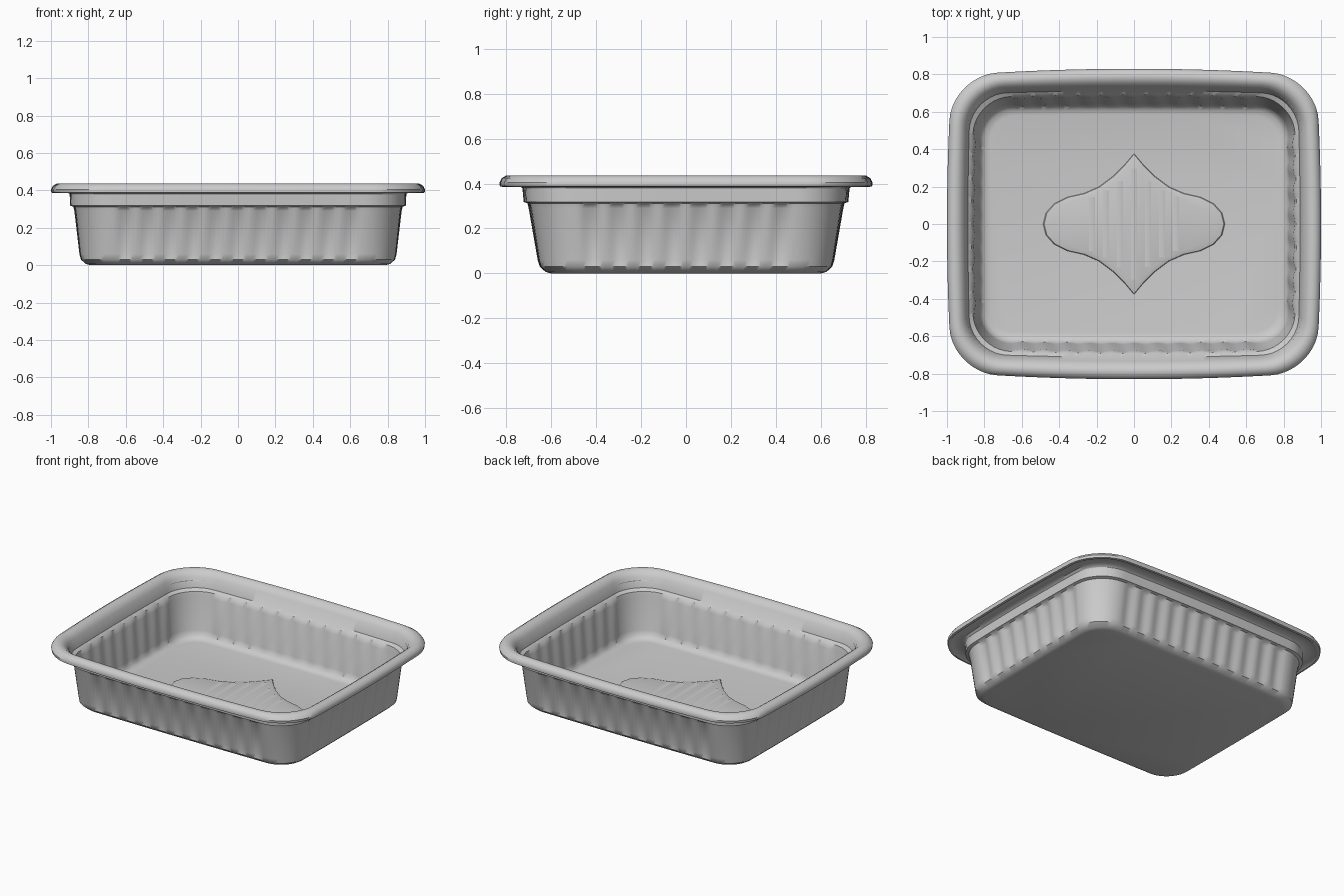
import bpy, bmesh
from math import sin, cos, pi

if "Cube" in bpy.data.objects:
    bpy.data.objects.remove(bpy.data.objects["Cube"])

SIDE, ARC = 66, 10   # points per straight side / per corner


def ring(hx, hy, r, z, bow=0.0, flute=0.0):
    """Rounded rectangle with slightly bowed sides and optional flutes."""
    pts = []
    cx, cy = hx - r, hy - r
    corners = [(cx, cy), (-cx, cy), (-cx, -cy), (cx, -cy)]
    for k, (ox, oy) in enumerate(corners):
        for i in range(ARC + 1):
            a = pi / 2 * (k + i / ARC)
            pts.append((ox + r * cos(a), oy + r * sin(a)))
        end = pts[-1]
        nx, ny = corners[(k + 1) % 4]
        a = pi / 2 * (k + 1)
        start = (nx + r * cos(a), ny + r * sin(a))
        count = 11 if k % 2 == 0 else 8
        for i in range(1, SIDE):
            t = i / SIDE
            d = flute * (cos(2 * pi * count * t) - 1) / 2
            pts.append((end[0] + (start[0] - end[0]) * t + d * cos(a),
                        end[1] + (start[1] - end[1]) * t + d * sin(a)))
    return [(x * (1 - bow * 0.6 * (y / hy) ** 2),
             y * (1 - bow * (x / hx) ** 2), z) for x, y in pts]


def finish(name, bm, angle):
    bmesh.ops.recalc_face_normals(bm, faces=bm.faces)
    me = bpy.data.meshes.new(name)
    bm.to_mesh(me)
    bm.free()
    ob = bpy.data.objects.new(name, me)
    bpy.context.collection.objects.link(ob)
    bpy.ops.object.select_all(action='DESELECT')
    ob.select_set(True)
    bpy.context.view_layer.objects.active = ob
    bpy.ops.object.shade_smooth_by_angle(angle=angle)
    return ob


def loft(name, rings, angle=0.7):
    bm = bmesh.new()
    rows = [[bm.verts.new(p) for p in r] for r in rings]
    for a, b in zip(rows, rows[1:]):
        n = len(a)
        for i in range(n):
            j = (i + 1) % n
            bm.faces.new((a[i], a[j], b[j], b[i]))
    bm.faces.new(rows[0])
    bm.faces.new(rows[-1])
    return finish(name, bm, angle)


# Tray: outer wall, step, rolled rim, inner wall and floor
# (half x, half y, corner radius, z, bow, flute depth)
profile = [
    (0.79, 0.60, 0.14, 0.0, 0.01, 0),
    (0.815, 0.625, 0.16, 0.007, 0.01, 0),
    (0.84, 0.65, 0.17, 0.03, 0.01, 0),
    (0.848, 0.66, 0.18, 0.06, 0.015, 0.014),
    (0.875, 0.70, 0.20, 0.29, 0.025, 0.014),
    (0.880, 0.705, 0.20, 0.312, 0.025, 0),
    (0.898, 0.722, 0.21, 0.318, 0.025, 0),
    (0.900, 0.728, 0.21, 0.38, 0.03, 0),
    (0.915, 0.745, 0.22, 0.392, 0.035, 0),
    (0.975, 0.805, 0.24, 0.392, 0.045, 0),
    (0.985, 0.815, 0.24, 0.385, 0.045, 0),
    (0.998, 0.828, 0.25, 0.388, 0.045, 0),
    (1.00, 0.83, 0.25, 0.405, 0.045, 0),
    (0.99, 0.82, 0.25, 0.424, 0.045, 0),
    (0.97, 0.80, 0.24, 0.436, 0.045, 0),
    (0.945, 0.775, 0.23, 0.436, 0.04, 0),
    (0.925, 0.755, 0.22, 0.423, 0.035, 0),
    (0.905, 0.733, 0.21, 0.402, 0.03, 0),
    (0.888, 0.712, 0.20, 0.335, 0.025, 0),
    (0.868, 0.692, 0.20, 0.322, 0.025, 0),
    (0.860, 0.684, 0.19, 0.29, 0.025, 0.008),
    (0.832, 0.645, 0.17, 0.075, 0.015, 0.008),
    (0.82, 0.632, 0.16, 0.045, 0.01, 0),
    (0.80, 0.61, 0.14, 0.027, 0.01, 0),
    (0.77, 0.585, 0.13, 0.022, 0.01, 0),
]
loft("tray", [ring(*p) for p in profile])

# Raised ogee-shaped panel in the middle of the floor
quarter = [(0.49, 0.0), (0.475, 0.06), (0.43, 0.11), (0.36, 0.145),
           (0.27, 0.165), (0.19, 0.20), (0.11, 0.26), (0.05, 0.32)]
half = quarter + [(0.0, 0.38)] + [(-x, y) for x, y in reversed(quarter)]
outline = half + [(x, -y) for x, y in reversed(half[1:-1])]
loft("floor_panel", [[(x * s, y * s, z) for x, y in outline]
                     for s, z in ((1, 0.018), (0.98, 0.028), (0.9, 0.034))], 0.6)


def panel_reach(x):
    """Half length of the panel along y at a given x."""
    for (xa, ya), (xb, yb) in zip(half, half[1:]):
        if xb <= abs(x) <= xa:
            return ya + (yb - ya) * (xa - abs(x)) / (xa - xb)
    return 0.0


# Low ribs running across the panel
bm = bmesh.new()
for i in range(-3, 4):
    x = i * 0.075
    L, w = panel_reach(x) * 0.78, 0.02
    v = [bm.verts.new(p) for p in (
        (x - w, -L, 0.033), (x, -L, 0.039), (x + w, -L, 0.033),
        (x - w, L, 0.033), (x, L, 0.039), (x + w, L, 0.033))]
    for f in ((0, 1, 4, 3), (1, 2, 5, 4), (0, 2, 1), (3, 4, 5), (0, 3, 5, 2)):
        bm.faces.new([v[k] for k in f])
finish("floor_ribs", bm, 0.6)
